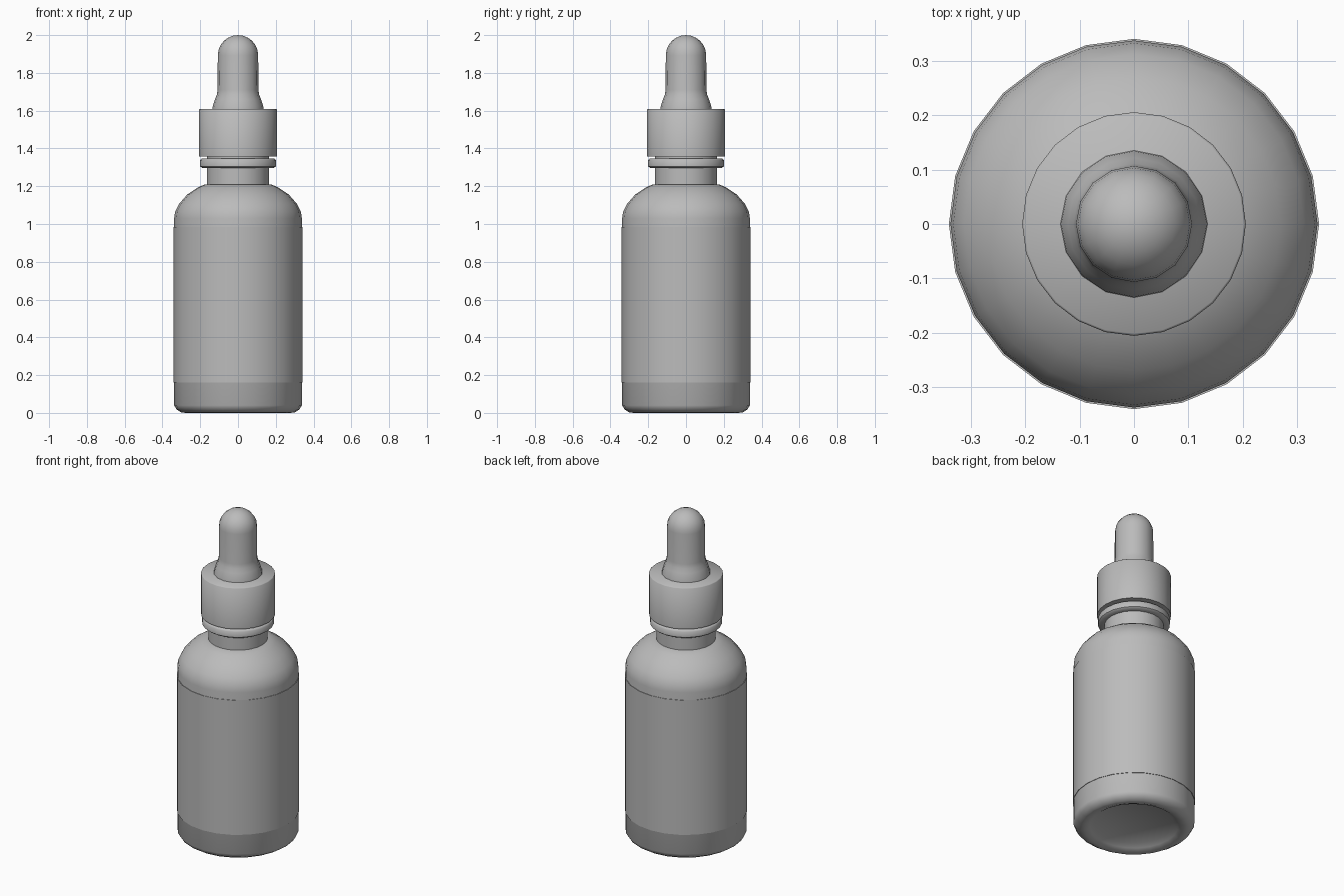
import bpy, bmesh, math

default = bpy.data.objects.get("Cube")
if default:
    bpy.data.objects.remove(default, do_unlink=True)

grey = bpy.data.materials.new("plain_grey")
grey.use_nodes = True
colour = (0.5, 0.5, 0.5, 1)
grey.diffuse_color = colour
grey.node_tree.nodes["Principled BSDF"].inputs["Base Color"].default_value = colour


def lathe(name, profile, sides=24):
    """Revolve (radius, height) points around z; radius 0 makes a pole."""
    bm = bmesh.new()
    rings = []
    for r, z in profile:
        count = sides if r > 0 else 1
        rings.append([bm.verts.new((r * math.cos(i * math.tau / sides),
                                    r * math.sin(i * math.tau / sides), z))
                      for i in range(count)])
    for low, high in zip(rings, rings[1:]):
        for i in range(sides):
            j = (i + 1) % sides
            corners = [low[i % len(low)], low[j % len(low)],
                       high[j % len(high)], high[i % len(high)]]
            bm.faces.new(list(dict.fromkeys(corners)))
    mesh = bpy.data.meshes.new(name)
    bm.to_mesh(mesh)
    bm.free()
    mesh.materials.append(grey)
    obj = bpy.data.objects.new(name, mesh)
    bpy.context.collection.objects.link(obj)
    bpy.ops.object.select_all(action="DESELECT")
    obj.select_set(True)
    bpy.context.view_layer.objects.active = obj
    bpy.ops.object.shade_smooth_by_angle(angle=math.radians(50))
    return obj


# Bottle with recessed base, rounded shoulder and neck
lathe("bottle", [
    (0, 0.03), (0.22, 0.03), (0.245, 0.012), (0.275, 0), (0.3, 0.002),
    (0.325, 0.018), (0.338, 0.04), (0.338, 1.03), (0.333, 1.065),
    (0.313, 1.105), (0.27, 1.155), (0.21, 1.195), (0.18, 1.208),
    (0.165, 1.21), (0.165, 1.38), (0, 1.38)])

# Wrapped label
lathe("label", [(0.337, 0.16), (0.341, 0.16), (0.341, 0.985), (0.337, 0.985)])

# Tamper ring below the cap
lathe("neck_ring", [
    (0.16, 1.297), (0.19, 1.297), (0.2, 1.305), (0.2, 1.338),
    (0.192, 1.346), (0.16, 1.346)])

# Screw cap
lathe("cap", [
    (0, 1.358), (0.206, 1.358), (0.206, 1.606), (0.202, 1.61), (0, 1.61)])

# Rubber bulb with flared foot and domed tip
dome = [(0.107 * math.cos(a), 1.893 + 0.107 * math.sin(a))
        for a in (math.radians(15 * i) for i in range(6))]
lathe("dropper_bulb", [
    (0.136, 1.605), (0.134, 1.622), (0.122, 1.66), (0.112, 1.685),
    (0.108, 1.71)] + dome + [(0, 2)], sides=16)
